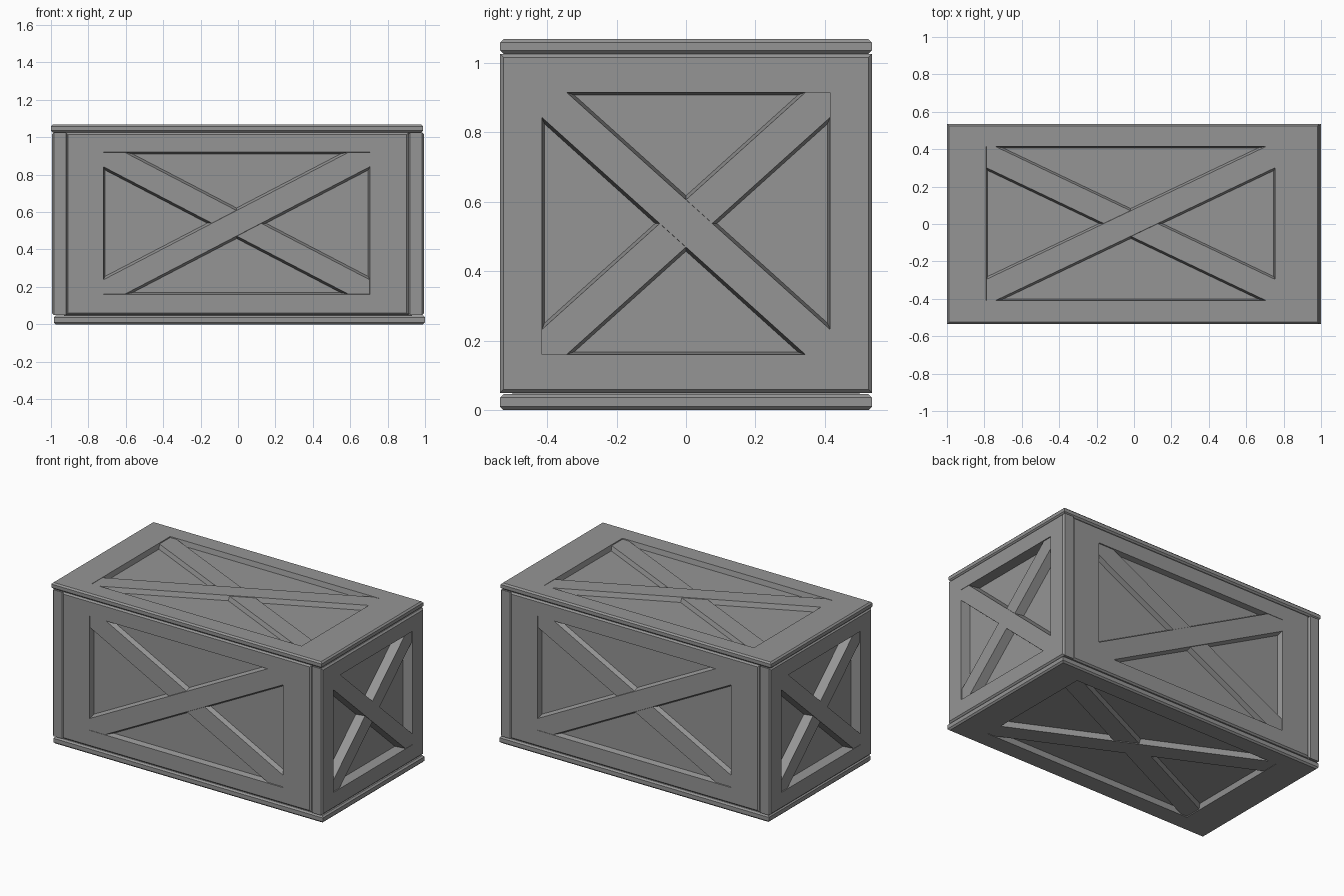
import bpy, bmesh
from mathutils import Matrix, Vector

cube = bpy.data.objects.get("Cube")
if cube:
    bpy.data.objects.remove(cube)

GREY = (0.3, 0.3, 0.3, 1)
mat = bpy.data.materials.new("crate grey")
mat.use_nodes = True
mat.diffuse_color = GREY
mat.node_tree.nodes["Principled BSDF"].inputs["Base Color"].default_value = GREY


def finish(name, bm, matrix):
    bmesh.ops.recalc_face_normals(bm, faces=bm.faces)
    mesh = bpy.data.meshes.new(name)
    bm.to_mesh(mesh)
    bm.free()
    mesh.materials.append(mat)
    mesh.transform(matrix)
    obj = bpy.data.objects.new(name, mesh)
    bpy.context.collection.objects.link(obj)


def side_matrix(u, v, origin):
    """Local x, y lie in the panel; local z points outward."""
    u, v = Vector(u), Vector(v)
    m = Matrix((u, v, u.cross(v))).transposed().to_4x4()
    m.translation = Vector(origin)
    return m


def rect(bm, box, inset, z):
    u0, u1, v0, v1 = box
    u0, u1, v0, v1 = u0 + inset, u1 - inset, v0 + inset, v1 - inset
    return [bm.verts.new((u, v, z)) for u, v in ((u0, v0), (u1, v0), (u1, v1), (u0, v1))]


def frame(name, matrix, outer, hole, thick, bevel=0.01):
    """Rectangular board with chamfered rim and a chamfered opening."""
    bm = bmesh.new()
    rings = [rect(bm, outer, bevel, -thick),
             rect(bm, outer, 0, bevel - thick),
             rect(bm, outer, 0, -bevel),
             rect(bm, outer, bevel, 0),
             rect(bm, hole, 0, 0),
             rect(bm, hole, 0.01, -thick)]
    for a, b in zip(rings, rings[1:] + rings[:1]):
        for i in range(4):
            j = (i + 1) % 4
            bm.faces.new((a[i], a[j], b[j], b[i]))
    finish(name, bm, matrix)


def brace(name, matrix, hole, slope, level, thick, half=0.068, splay=0.016):
    """Diagonal board with splayed sides, its ends buried in the frame."""
    bm = bmesh.new()
    u0, u1, v0, v1 = hole
    cu, cv = (u0 + u1) / 2, (v0 + v1) / 2
    reach = (u1 - u0) / 2 + 0.02
    layers = []
    for z, h in ((-thick, half + splay), (level, half)):
        layers.append([bm.verts.new((cu + s * reach, cv + s * reach * slope + t * h, z))
                       for s, t in ((-1, -1), (1, -1), (1, 1), (-1, 1))])
    low, top = layers
    bm.faces.new(low)
    bm.faces.new(top)
    for i in range(4):
        j = (i + 1) % 4
        bm.faces.new((low[i], low[j], top[j], top[i]))
    finish(name, bm, matrix)


# Inner box that forms the recessed panels
bm = bmesh.new()
bmesh.ops.create_cube(bm, size=1)
finish("inner_box", bm, Matrix.Translation((0, 0, 0.535)) @ Matrix.Diagonal((1.86, 1, 1, 1)))

# Panels: name, u, v, origin, outer edge, opening, thickness, slope, slope of upper brace
LONG = (-0.92, 0.912, 0.05, 1.025)
LONG_HOLE = (-0.72, 0.705, 0.16, 0.92)
END = (-0.535, 0.535, 0.05, 1.025)
END_HOLE = (-0.415, 0.415, 0.16, 0.915)
FLAT_HOLE = (-0.79, 0.755, -0.41, 0.415)
panels = [
    ("front", (1, 0, 0), (0, 0, 1), (0, -0.535, 0), LONG, LONG_HOLE, 0.04, 0.52, 1),
    ("back", (-1, 0, 0), (0, 0, 1), (0, 0.535, 0), LONG, LONG_HOLE, 0.04, 0.52, 1),
    ("left_end", (0, 1, 0), (0, 0, 1), (0.995, 0, 0), END, END_HOLE, 0.085, 0.9, -1),
    ("right_end", (0, -1, 0), (0, 0, 1), (-0.995, 0, 0), END, END_HOLE, 0.085, 0.9, -1),
    ("lid", (1, 0, 0), (0, 1, 0), (0, 0, 1.068),
     (-1, 0.99, -0.535, 0.535), FLAT_HOLE, 0.042, 0.475, 1),
    ("base", (-1, 0, 0), (0, 1, 0), (0, 0, 0),
     (-1, 0.985, -0.535, 0.535), FLAT_HOLE, 0.046, 0.475, 1),
]
for name, u, v, origin, outer, hole, thick, slope, upper in panels:
    m = side_matrix(u, v, origin)
    frame(name + "_frame", m, outer, hole, thick)
    brace(name + "_upper_brace", m, hole, slope * upper, -0.002, thick)
    brace(name + "_lower_brace", m, hole, -slope * upper, -0.006, thick)
